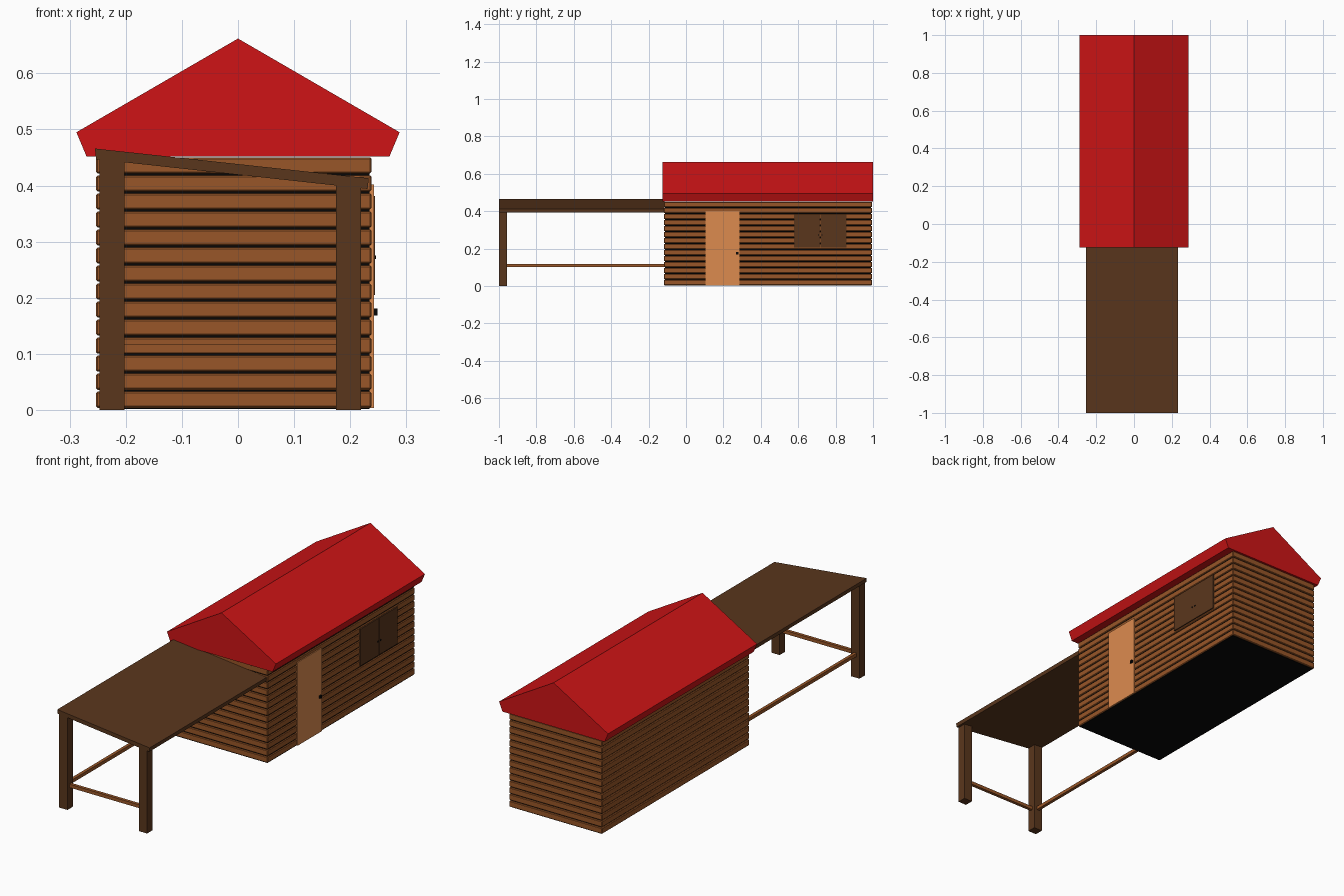
import bpy, bmesh

if "Cube" in bpy.data.objects:
    bpy.data.objects.remove(bpy.data.objects["Cube"])


def material(name, rgb):
    m = bpy.data.materials.new(name)
    m.diffuse_color = (*rgb, 1)
    m.use_nodes = True
    m.node_tree.nodes["Principled BSDF"].inputs["Base Color"].default_value = m.diffuse_color
    return m


WOOD = material("wall_wood", (0.314, 0.093, 0.021))
DARK = material("dark_wood", (0.102, 0.037, 0.012))
DOOR = material("door_wood", (0.72, 0.26, 0.078))
RED = material("red_roof", (0.62, 0.007, 0.008))
BLACK = material("black", (0.002, 0.002, 0.002))


def prism(name, profile, y0, y1, mat):
    """Extrude an x-z profile from y0 to y1."""
    bm = bmesh.new()
    face = bm.faces.new([bm.verts.new((x, y0, z)) for x, z in profile])
    ext = bmesh.ops.extrude_face_region(bm, geom=[face])
    verts = [v for v in ext["geom"] if isinstance(v, bmesh.types.BMVert)]
    bmesh.ops.translate(bm, verts=verts, vec=(0, y1 - y0, 0))
    bmesh.ops.recalc_face_normals(bm, faces=bm.faces)
    mesh = bpy.data.meshes.new(name)
    bm.to_mesh(mesh)
    bm.free()
    mesh.materials.append(mat)
    obj = bpy.data.objects.new(name, mesh)
    bpy.context.collection.objects.link(obj)
    return obj


def box(name, x, y, z, mat):
    """Box from (min, max) pairs on each axis."""
    return prism(name, [(x[0], z[0]), (x[1], z[0]), (x[1], z[1]), (x[0], z[1])], *y, mat)


# House: black core showing through the gaps between the planks
box("house_core", (-0.247, 0.234), (-0.112, 0.989), (0.002, 0.45), BLACK)
STEP = 0.0321
for i in range(14):
    z = 0.004 + i * STEP
    plank = box(f"wall_plank_{i + 1}", (-0.253, 0.238), (-0.117, 0.995),
                (z, z + STEP - 0.003), WOOD)
    bevel = plank.modifiers.new("bevel", "BEVEL")
    bevel.width = 0.003
    bevel.segments = 1

# Solid gable roof
prism("gable_roof", [(-0.27, 0.452), (0.27, 0.452), (0.288, 0.495),
                     (0, 0.662), (-0.288, 0.495)], -0.125, 1.0, RED)

# Door and knob on the right wall
box("door", (0.23, 0.242), (0.105, 0.287), (0.004, 0.402), DOOR)
box("door_knob", (0.24, 0.249), (0.267, 0.280), (0.168, 0.181), BLACK)

# Window shutters with small handles
box("left_shutter", (0.23, 0.244), (0.578, 0.717), (0.205, 0.381), DARK)
box("right_shutter", (0.23, 0.244), (0.718, 0.857), (0.205, 0.381), DARK)
for side, y in (("left", 0.708), ("right", 0.728)):
    box(f"{side}_shutter_handle", (0.243, 0.246), (y - 0.003, y + 0.003),
        (0.269, 0.275), BLACK)

# Sloping porch roof
prism("porch_roof", [(-0.253, 0.447), (0.231, 0.394), (0.233, 0.413),
                     (-0.255, 0.466)], -1.0, -0.115, DARK)

# Porch posts
box("left_post", (-0.247, -0.202), (-0.999, -0.957), (0, 0.448), DARK)
box("right_post", (0.175, 0.219), (-0.999, -0.957), (0, 0.403), DARK)

# Porch rails on the front and left side
box("front_rail", (-0.21, 0.18), (-0.985, -0.970), (0.102, 0.118), WOOD)
box("side_rail", (-0.232, -0.217), (-0.96, -0.112), (0.102, 0.118), WOOD)
